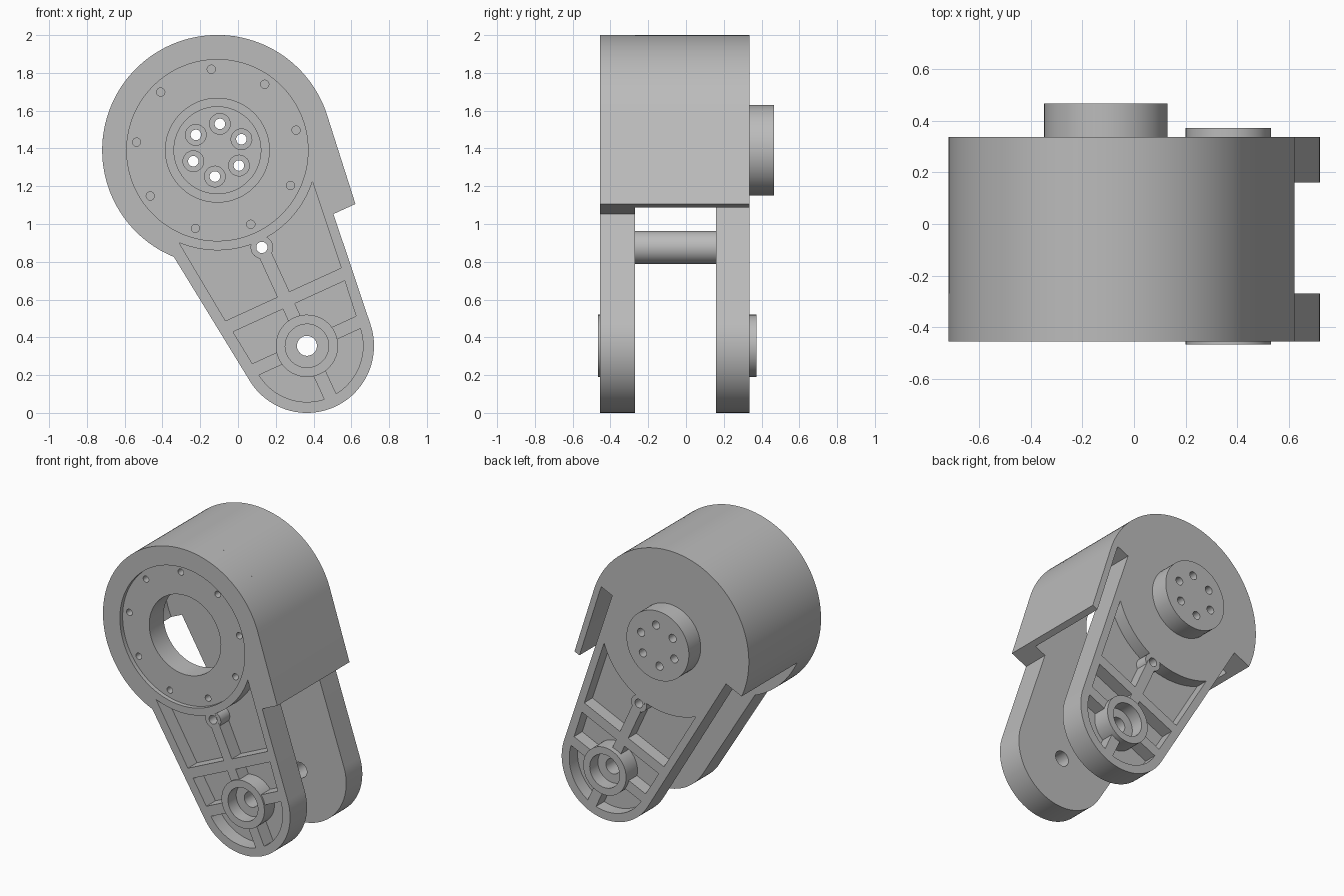
import bpy, bmesh, math

if "Cube" in bpy.data.objects:
    bpy.data.objects.remove(bpy.data.objects["Cube"], do_unlink=True)

# One plain grey for the whole bracket
grey = bpy.data.materials.new("plain grey")
grey.diffuse_color = (0.5, 0.5, 0.5, 1)
grey.use_nodes = True
grey.node_tree.nodes["Principled BSDF"].inputs["Base Color"].default_value = (0.5, 0.5, 0.5, 1)

# Part frame: foot pivot at the origin, w runs up the arm to the head
FOOT = (0.365, 0.355)
TILT = math.radians(24.6)
HEAD_W, HEAD_R, FOOT_R = 1.139, 0.61, 0.355
TAPER = math.radians(6.05)
FRONT, FRONT_IN, BACK_IN, BACK = -0.456, -0.27, 0.16, 0.337
PIN = (0, 0.573)
HEAD = (0, HEAD_W)


def place(v, w):
    c, s = math.cos(TILT), math.sin(TILT)
    return FOOT[0] + c * v - s * w, FOOT[1] + s * v + c * w


def arc(centre, r, a0, a1, n=48):
    angles = [math.radians(a0 + (a1 - a0) * i / n) for i in range(n + 1)]
    return [(centre[0] + r * math.cos(a), centre[1] + r * math.sin(a)) for a in angles]


def leg_edge(w):
    return FOOT_R / math.cos(TAPER) + math.tan(TAPER) * w


def prism(name, pts, y0, y1):
    """Extrude a closed profile in the part frame from y0 to y1."""
    bm = bmesh.new()
    ring = []
    for v, w in pts:
        x, z = place(v, w)
        ring.append(bm.verts.new((x, y0, z)))
    face = bm.faces.new(ring)
    new = bmesh.ops.extrude_face_region(bm, geom=[face])["geom"]
    for e in new:
        if isinstance(e, bmesh.types.BMVert):
            e.co.y = y1
    bmesh.ops.recalc_face_normals(bm, faces=bm.faces)
    mesh = bpy.data.meshes.new(name)
    bm.to_mesh(mesh)
    bm.free()
    mesh.materials.append(grey)
    obj = bpy.data.objects.new(name, mesh)
    bpy.context.collection.objects.link(obj)
    return obj


def disc(name, centre, r, y0, y1, n=48):
    return prism(name, arc(centre, r, 0, 360, n)[:-1], y0, y1)


def combine(obj, other, operation="DIFFERENCE"):
    """Apply a boolean and throw the tool away."""
    mod = obj.modifiers.new("bool", "BOOLEAN")
    mod.operation, mod.solver, mod.object = operation, "EXACT", other
    bpy.context.view_layer.objects.active = obj
    bpy.ops.object.modifier_apply(modifier=mod.name)
    bpy.data.objects.remove(other, do_unlink=True)


def cut_disc(obj, centre, r, y0, y1, n=32):
    combine(obj, disc("cutter", centre, r, y0, y1, n))


def around(r, angle):
    a = math.radians(angle) - TILT
    return r * math.cos(a), HEAD_W + r * math.sin(a)


def dress_leg(plate, face, out, floor, boss):
    """Cut the pockets, then add the pivot and pin bosses with their holes."""
    for s in (-1, 1):
        upper = [(0.337, 0.30), (0.035, 0.30)] + arc(HEAD, 0.53, 273.8, 317.1, 20)
        middle = [(0.325, 0.23), (0.035, 0.23), (0.035, 0.035), (0.302, 0.035)]
        lower = [(0.035, -0.035)] + arc((0, 0), 0.297, -83.2, -6.8, 20)
        for pocket in (upper, middle, lower):
            combine(plate, prism("cutter", [(s * v, w) for v, w in pocket], floor, face + out * 0.1))
    root = floor - out * 0.03
    combine(plate, disc("boss", (0, 0), 0.165, root, boss), "UNION")
    combine(plate, disc("boss", PIN, 0.06, root, face - out * 0.001, 32), "UNION")
    cut_disc(plate, (0, 0), 0.115, boss - out * 0.09, boss + out * 0.1, 48)
    cut_disc(plate, (0, 0), 0.053, -1 if out > 0 else FRONT - 0.2, 1)
    cut_disc(plate, PIN, 0.03, -1, 1, 24)


deg = math.degrees(TAPER)
foot_arc = arc((0, 0), FOOT_R, 180 + deg, 360 - deg)
step = 0.576          # height of the wall's lower end
wall = 0.546          # outer side of that end

# Front plate: full round head, tapered leg and the corner of the side wall
front = prism("front_plate", foot_arc + [(leg_edge(step), step), (wall, step)]
              + arc(HEAD, HEAD_R, -deg, 223.2, 96), FRONT, FRONT_IN)
dress_leg(front, FRONT, -1, FRONT + 0.1, -0.467)
cut_disc(front, HEAD, 0.48, FRONT - 0.1, FRONT + 0.03, 96)
cut_disc(front, HEAD, 0.275, -1, 0, 64)
for k in range(9):
    cut_disc(front, around(0.43, 94.3 + 40 * k), 0.022, -1, FRONT + 0.11, 16)

# Back plate: half-round head, straight tapered leg and output disc
back = prism("back_plate", foot_arc + [(leg_edge(1.12), 1.12), (0.58, 1.12)]
             + arc(HEAD, 0.59, 0, 180) + [(-leg_edge(HEAD_W), HEAD_W)], BACK_IN, BACK)
dress_leg(back, BACK, 1, BACK - 0.09, 0.372)
combine(back, disc("output_disc", HEAD, 0.24, 0.3, 0.467, 64), "UNION")
cut_disc(back, HEAD, 0.23, 0.1, 0.22, 64)
for k in range(6):
    spot = around(0.14, 24.6 + 60 * k)
    cut_disc(back, spot, 0.055, 0.1, 0.38, 24)
    cut_disc(back, spot, 0.028, 0.1, 0.6, 20)

# Head shell: thin wall around the top, running down the left side
shell = prism("head_shell", [(wall, step)] + arc(HEAD, HEAD_R, -deg, 180, 80)
              + arc(HEAD, 0.568, 180, -deg, 80) + [(wall - 0.042, step)], FRONT_IN, BACK)

# Spacer tube between the legs
spacer = disc("spacer_tube", PIN, 0.0875, FRONT_IN, BACK_IN)
cut_disc(spacer, PIN, 0.03, -1, 1, 24)

# Smooth the round walls, keep the corners crisp
bpy.ops.object.select_all(action="DESELECT")
for obj in (front, back, shell, spacer):
    obj.select_set(True)
bpy.context.view_layer.objects.active = front
bpy.ops.object.shade_smooth_by_angle(angle=math.radians(30))
